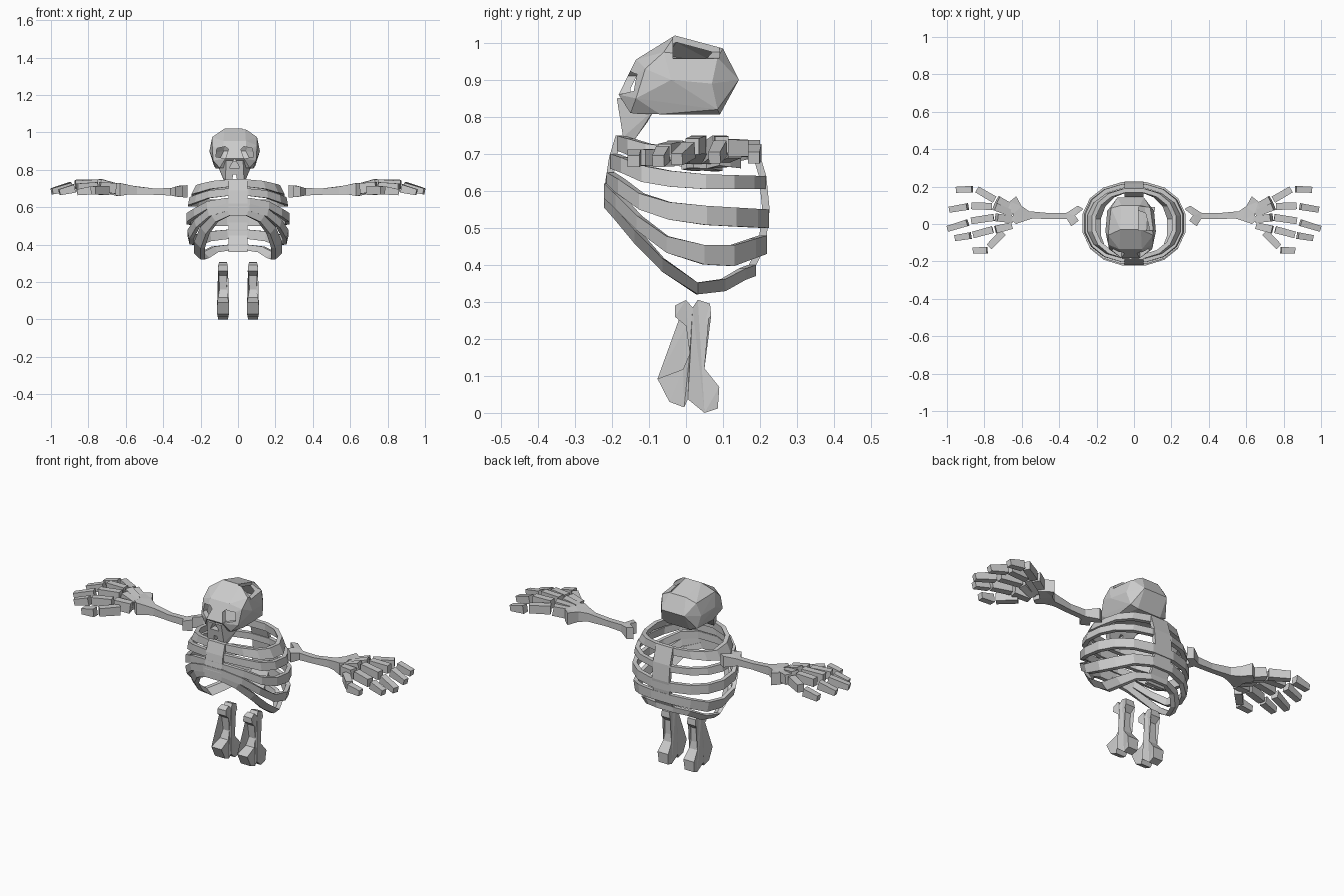
import bpy, bmesh, math
from mathutils import Vector

if "Cube" in bpy.data.objects:
    bpy.data.objects.remove(bpy.data.objects["Cube"])


def finish(bm, name):
    bmesh.ops.recalc_face_normals(bm, faces=bm.faces)
    me = bpy.data.meshes.new(name)
    bm.to_mesh(me)
    bm.free()
    ob = bpy.data.objects.new(name, me)
    bpy.context.collection.objects.link(ob)
    return ob


def interp(rows, t):
    # piecewise linear lookup; rows are (key, value, value...)
    if t <= rows[0][0]:
        return rows[0][1:]
    for a, b in zip(rows, rows[1:]):
        if t <= b[0]:
            f = (t - a[0]) / (b[0] - a[0])
            return [p + (q - p) * f for p, q in zip(a[1:], b[1:])]
    return rows[-1][1:]


def skin(bm, sections, closed=False):
    # join equal-length loops of points into a tube
    loops = [[bm.verts.new(p) for p in s] for s in sections]
    n = len(loops[0])
    pairs = list(zip(loops, loops[1:])) + ([(loops[-1], loops[0])] if closed else [])
    for a, b in pairs:
        for i in range(n):
            j = (i + 1) % n
            bm.faces.new((a[i], a[j], b[j], b[i]))
    if not closed:
        bm.faces.new(loops[0])
        bm.faces.new(loops[-1])


def slab(name, profile, lift):
    # flat outline turned into a bone; lift gives the two points of each outline point
    bm = bmesh.new()
    skin(bm, [[lift(a, b, -1) for a, b in profile], [lift(a, b, 1) for a, b in profile]])
    bmesh.ops.triangulate(bm, faces=[f for f in bm.faces if len(f.verts) > 4])
    return finish(bm, name)


def hull(name, half, dx=0):
    bm = bmesh.new()
    for x, y, z in half:
        for s in (-1, 1):
            bm.verts.new((s * x + dx, y, z))
    res = bmesh.ops.convex_hull(bm, input=bm.verts)
    bmesh.ops.delete(bm, geom=list({g for g in res["geom_interior"] + res["geom_unused"]
                                    if isinstance(g, bmesh.types.BMVert)}), context='VERTS')
    return finish(bm, name)


def combine(ob, other, op):
    m = ob.modifiers.new("cut", 'BOOLEAN')
    m.object, m.operation, m.solver = other, op, 'EXACT'
    dg = bpy.context.evaluated_depsgraph_get()
    me = bpy.data.meshes.new_from_object(ob.evaluated_get(dg))
    ob.modifiers.clear()
    ob.data = me
    bpy.data.objects.remove(other)


def prism(name, pts, y0, y1):
    # outline in x,z pushed along y
    return slab(name, pts, lambda x, z, k: (x, y0 if k < 0 else y1, z))


# Skull: hollow cranium with upper jaw
DX = -0.018
cran = [(.055, -.03, 1.02), (.05, .10, .985), (.12, -.06, .975), (.105, .085, .96), (.07, .143, .90),
        (.125, .07, .89), (.135, -.04, .90), (.11, .085, .82), (.07, .092, .807), (.10, -.07, .807),
        (.06, -.135, .955), (.12, -.11, .93), (.06, -.16, .905), (.115, -.135, .85),
        (.05, -.182, .86), (.08, -.15, .81)]
skull = hull("skull", cran, DX)
jaw = hull("jaw", [(.07, -.12, .86), (.045, -.187, .85), (.05, -.17, .745), (.055, -.14, .737),
                   (.07, -.105, .785), (.09, -.085, .82)], DX)
combine(skull, jaw, 'UNION')
c = Vector((0, -.01, .905))
cavity = hull("cavity", [c + (Vector(p) - c) * .84 for p in cran], DX)
combine(skull, cavity, 'DIFFERENCE')
# Eye sockets, nose, tooth gap
for s in (-1, 1):
    eye = prism("eye_cutter", [(DX + s * a, b) for a, b in
                               ((.033, .91), (.05, .925), (.095, .915), (.10, .87), (.05, .86))], -.3, -.10)
    combine(skull, eye, 'DIFFERENCE')
combine(skull, prism("nose_cutter", [(DX - .028, .81), (DX, .86), (DX + .028, .81)], -.3, -.14), 'DIFFERENCE')
combine(skull, prism("tooth_cutter", [(DX - .02, .70), (DX - .008, .775), (DX + .008, .775), (DX + .02, .70)],
                     -.3, -.09), 'DIFFERENCE')
# Broken opening in the upper right of the cranium
combine(skull, prism("hole_cutter", [(.025, 1.05), (.025, .975), (.06, .96), (.14, .955), (.14, 1.05)],
                     -.035, .09), 'DIFFERENCE')

# Ribs: tilted bands, rows are (y, top z, bottom z)
ribs = [
    (.225, .25, -.185, .19, [(-.19, .75, .71), (-.10, .725, .675), (.05, .71, .66), (.19, .73, .69)]),
    (.26, .268, -.205, .215, [(-.2, .70, .66), (-.1, .66, .615), (.05, .645, .605), (.22, .64, .605)]),
    (.275, .275, -.215, .225, [(-.21, .65, .61), (-.1, .575, .53), (.05, .56, .508), (.22, .55, .50)]),
    (.272, .26, -.222, .22, [(-.22, .62, .58), (-.1, .50, .46), (-.01, .457, .408), (.12, .45, .393),
                             (.22, .48, .43)]),
    (.235, .20, -.222, .19, [(-.22, .585, .555), (-.1, .45, .41), (0, .36, .33), (.04, .35, .318),
                             (.1, .358, .325), (.18, .40, .37)]),
]
for k, (xt, xb, yf, yb, rows) in enumerate(ribs):
    bm = bmesh.new()
    secs = []
    for i in range(16):
        a = 2 * math.pi * (i + .5) / 16
        cx = math.copysign(abs(math.cos(a)) ** .9, math.cos(a)) * 1.015
        sy = math.copysign(abs(math.sin(a)) ** .9, math.sin(a)) * 1.015
        ym, yr = (yf + yb) / 2, (yb - yf) / 2
        zt, zb = interp(rows, ym + yr * sy)
        t = .022
        secs.append([(xt * cx, ym + yr * sy, zt), ((xt - t) * cx, ym + (yr - t) * sy, zt),
                     ((xb - t) * cx, ym + (yr - t) * sy, zb), (xb * cx, ym + yr * sy, zb)])
    skin(bm, secs, True)
    finish(bm, f"rib_{k + 1}")


# Breastbone and spine strips
def strip(name, path, w, inward):
    bm = bmesh.new()
    skin(bm, [[(-w, y, z), (w, y, z), (w, y + inward, z), (-w, y + inward, z)] for y, z in path])
    finish(bm, name)


strip("breastbone", [(-.19, .75), (-.208, .69), (-.222, .60), (-.222, .56)], .052, .02)
strip("spine", [(.19, .73), (.217, .64), (.226, .55), (.215, .45), (.185, .39), (.165, .36)], .052, -.02)

# Legs: knobbed bone outline in y,z
leg = [(-.03, .29), (0, .305), (.018, .285), (.032, .306), (.065, .295), (.068, .262), (.042, .235),
       (.043, .16), (.05, .12), (.09, .07), (.086, .012), (.05, 0), (.005, .037), (-.005, .015),
       (-.045, .03), (-.077, .092), (-.008, .118), (.01, .16), (0, .235), (-.03, .26)]
leg_w = [(0, .026), (.05, .035), (.10, .03), (.15, .019), (.23, .02), (.27, .03), (.31, .02)]
arm = [(.27, .08), (.30, .098), (.36, .06), (.45, .058), (.56, .068), (.60, .095), (.63, .148), (.665, .12),
       (.685, .09), (.645, .055), (.655, .02), (.63, 0), (.58, .018), (.54, .03), (.45, .026),
       (.36, .028), (.335, -.012), (.295, .018), (.315, .045)]
arm_w = [(.27, .685, .033), (.32, .685, .03), (.37, .682, .017), (.50, .685, .017), (.59, .695, .026),
         (.64, .695, .036), (.69, .70, .03)]


def segment(bm, s, p, q, w0, w1, h0, h1):
    p, q = Vector(p), Vector(q)
    side = Vector((0, 0, 1)).cross(q - p).normalized()
    up = (q - p).cross(side).normalized()
    secs = []
    for c, w, h in ((p, w0, h0), (q, w1, h1)):
        pts = [c + side * w * i + up * h * j for i, j in ((-1, -1), (1, -1), (1, 1), (-1, 1))]
        secs.append([(s * v.x, v.y, v.z) for v in pts])
    skin(bm, secs)


# Fingers: knuckle, joint, second joint start, tip
fingers = [
    ((.745, .13, .715), (.84, .185, .715), (.865, .186, .705), (.95, .183, .69)),
    ((.76, .094, .725), (.87, .097, .725), (.89, .093, .715), (.985, .077, .69)),
    ((.75, .035, .725), (.87, .017, .72), (.89, .007, .71), (.995, -.025, .685)),
    ((.755, -.03, .71), (.86, -.058, .705), (.875, -.062, .70), (.955, -.075, .68)),
    ((.70, -.045, .69), (.775, -.122, .69), (.785, -.14, .69), (.86, -.142, .68)),
]
for s, tag in ((-1, "left"), (1, "right")):
    slab(f"leg_{tag}", leg, lambda y, z, k: (s * .08 + k * interp(leg_w, z)[0], y, z))

    def arm_point(x, y, k):
        zc, h = interp(arm_w, x)
        return (s * x, y, zc + k * h)
    slab(f"arm_{tag}", arm, arm_point)
    bm = bmesh.new()
    for i, (a, b, c2, d) in enumerate(fingers):
        segment(bm, s, a, b, .019, .018, .024, .022)
        segment(bm, s, c2, d, .018, .016, .022, .016)
        # palm bones
        if i < 4:
            segment(bm, s, (.655, .09 - .033 * i, .70), (a[0] - .015, a[1], a[2]), .018, .021, .028, .026)
    finish(bm, f"hand_{tag}")
